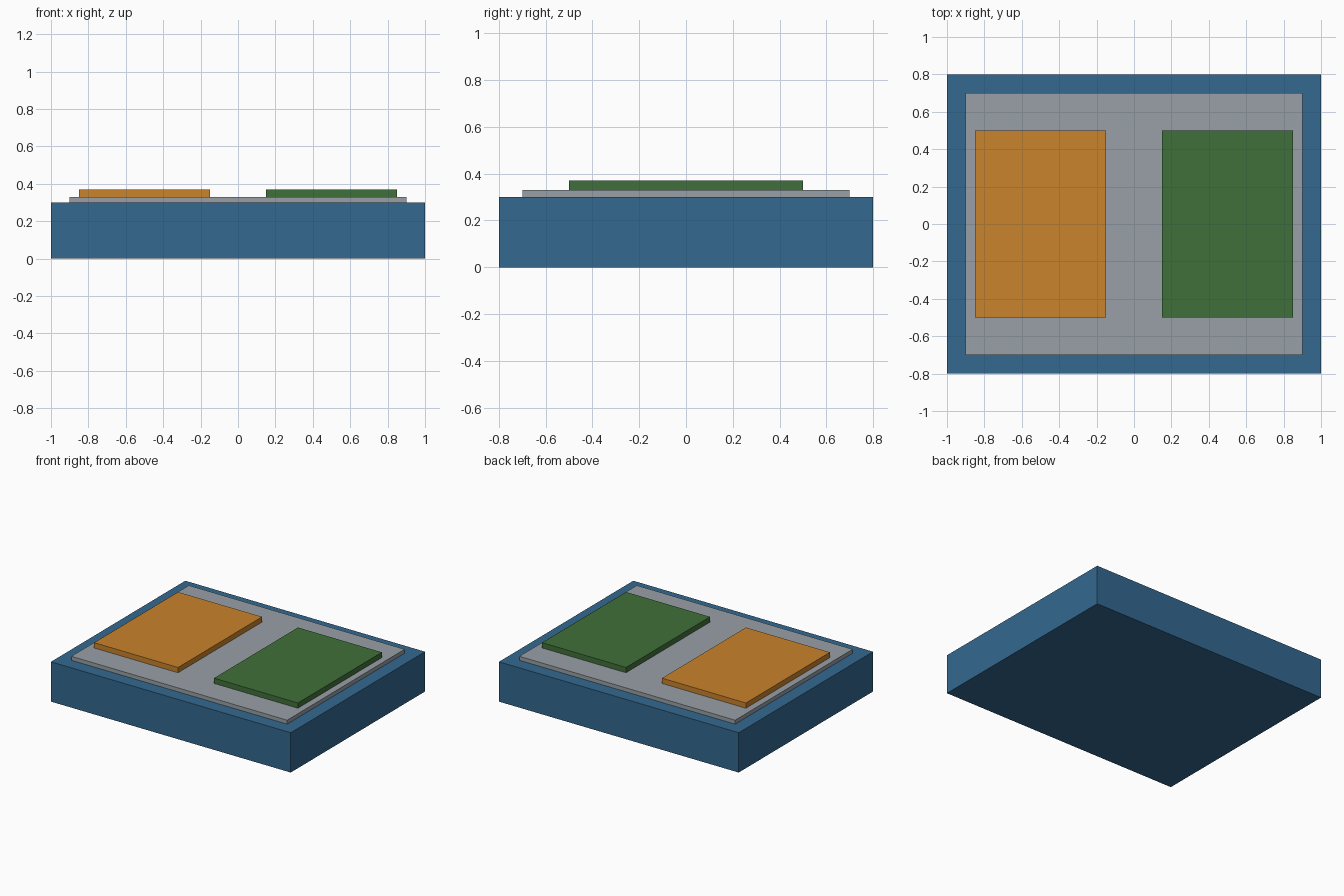
import bpy

if "Cube" in bpy.data.objects:
    bpy.data.objects.remove(bpy.data.objects["Cube"])


def material(name, rgb):
    mat = bpy.data.materials.new(name)
    mat.diffuse_color = (*rgb, 1.0)
    mat.use_nodes = True
    mat.node_tree.nodes["Principled BSDF"].inputs["Base Color"].default_value = mat.diffuse_color
    return mat


def box(name, centre_x, width, depth, bottom, top, mat):
    """Flat-sided box centred on y = 0, spanning bottom to top in z."""
    bpy.ops.mesh.primitive_cube_add(size=1, location=(centre_x, 0, (bottom + top) / 2))
    obj = bpy.context.object
    obj.name = name
    obj.scale = (width, depth, top - bottom)
    bpy.ops.object.transform_apply(location=False, rotation=False, scale=True)
    obj.data.materials.append(mat)
    return obj


blue = material("blue", (0.034, 0.138, 0.279))
grey = material("grey", (0.314, 0.352, 0.381))
orange = material("orange", (0.584, 0.227, 0.025))
green = material("green", (0.051, 0.162, 0.042))

# Solid base block and the thin plate resting on it
box("base", 0, 2.0, 1.6, 0.0, 0.30, blue)
box("top_plate", 0, 1.8, 1.4, 0.30, 0.33, grey)

# Matching pads on either side
for name, side, mat in (("left_pad", -1, orange), ("right_pad", 1, green)):
    box(name, side * 0.5, 0.7, 1.0, 0.33, 0.37, mat)
